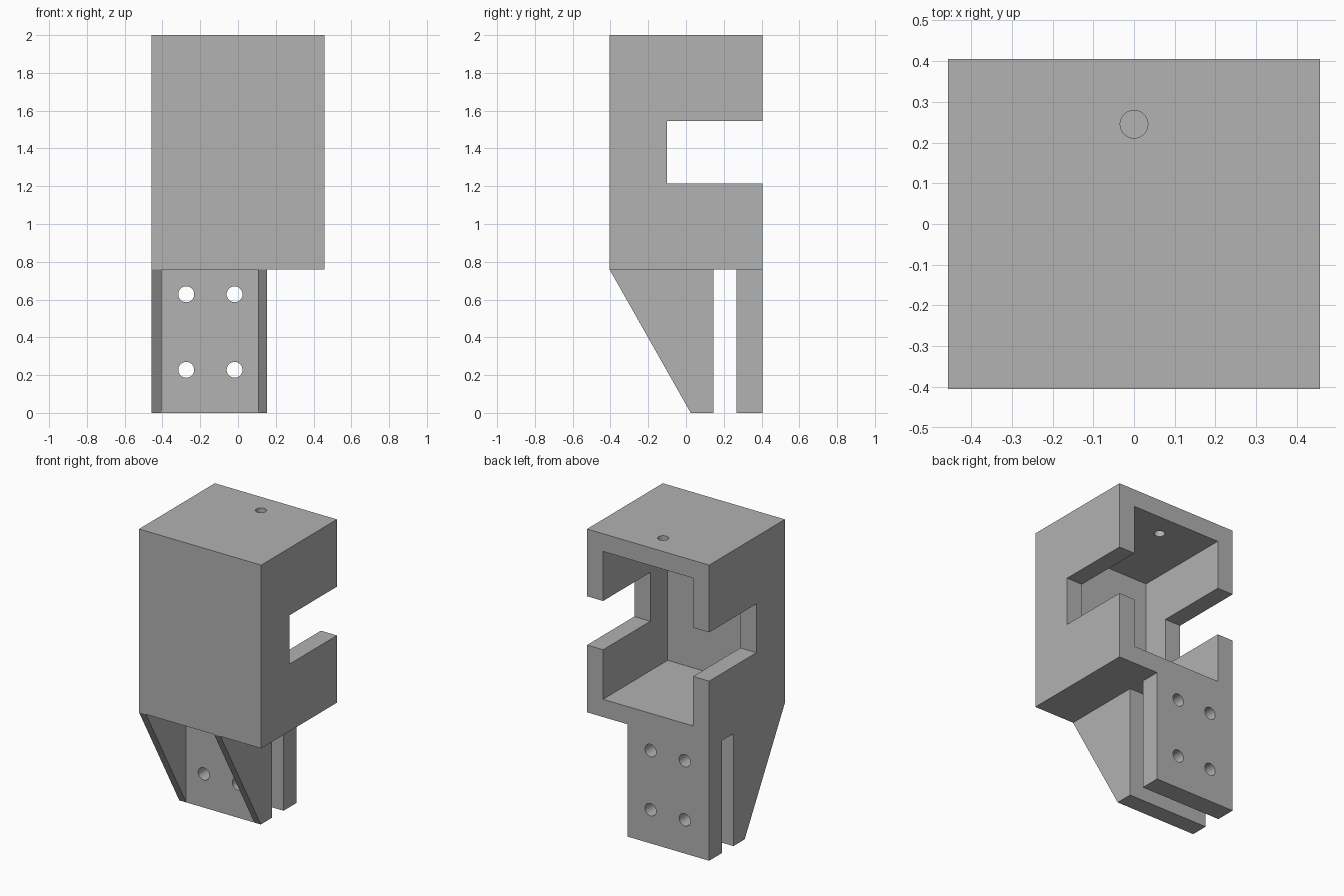
import bpy, bmesh
from mathutils import Matrix, Vector

cube = bpy.data.objects.get("Cube")
if cube:
    bpy.data.objects.remove(cube, do_unlink=True)

grey = bpy.data.materials.new("plain_grey")
grey.use_nodes = True
COLOUR = (0.445, 0.445, 0.445, 1)
grey.diffuse_color = COLOUR
grey.node_tree.nodes["Principled BSDF"].inputs["Base Color"].default_value = COLOUR

# Shared dimensions
W, D = 0.457, 0.405          # half width and half depth
WALL = 0.12
BASE, TOP = 0.76, 2.0        # housing bottom and top
LEG_R = 0.153                # right edge of the legs
RIB = 0.052


def finish(name, bm):
    bmesh.ops.recalc_face_normals(bm, faces=bm.faces)
    mesh = bpy.data.meshes.new(name)
    bm.to_mesh(mesh)
    bm.free()
    mesh.materials.append(grey)
    obj = bpy.data.objects.new(name, mesh)
    bpy.context.collection.objects.link(obj)
    return obj


def extrude_side(name, profile, x0, x1):
    """Solid from a (y, z) outline swept along x."""
    bm = bmesh.new()
    face = bm.faces.new([bm.verts.new((x0, y, z)) for y, z in profile])
    swept = bmesh.ops.extrude_face_region(bm, geom=[face])["geom"]
    bmesh.ops.translate(bm, vec=(x1 - x0, 0, 0),
                        verts=[v for v in swept if isinstance(v, bmesh.types.BMVert)])
    return finish(name, bm)


def box(name, x, y, z):
    return extrude_side(name, [(y[0], z[0]), (y[1], z[0]), (y[1], z[1]), (y[0], z[1])], *x)


def cylinder(name, centre, radius, depth, axis):
    bm = bmesh.new()
    turn = Vector((0, 0, 1)).rotation_difference(Vector(axis)).to_matrix().to_4x4()
    bmesh.ops.create_cone(bm, cap_ends=True, segments=40, radius1=radius, radius2=radius,
                          depth=depth, matrix=Matrix.Translation(centre) @ turn)
    return finish(name, bm)


def cut(obj, cutters):
    """Subtract the cutters, then throw them away."""
    for c in cutters:
        c.hide_render = True
        mod = obj.modifiers.new("cut", 'BOOLEAN')
        mod.operation, mod.solver, mod.object = 'DIFFERENCE', 'EXACT', c
    bpy.context.view_layer.update()
    result = obj.evaluated_get(bpy.context.evaluated_depsgraph_get())
    mesh = bpy.data.meshes.new_from_object(result)
    obj.modifiers.clear()
    obj.data = mesh
    for c in cutters:
        bpy.data.objects.remove(c, do_unlink=True)


def bolt_holes():
    return [cylinder("bolt_cutter", (x, 0.2, z), 0.042, 1, (0, 1, 0))
            for x in (-0.274, -0.018) for z in (0.228, 0.628)]


# Housing: open at the back, with a slot through both side walls and a top hole
housing = box("housing", (-W, W), (-D, D), (BASE, TOP))
cut(housing, [
    box("cavity_cutter", (-W + WALL, W - WALL), (-D + WALL, 1), (BASE + WALL, TOP - WALL)),
    box("slot_cutter", (-1, 1), (-0.1, 1), (1.215, 1.545)),
    cylinder("top_hole_cutter", (0, 0.245, TOP), 0.034, 0.4, (0, 0, 1)),
])

# Front leg: sloped gusset, hollowed between two ribs
front_leg = extrude_side("front_leg",
                         [(-D, BASE), (0.025, 0), (0.145, 0), (0.145, BASE)], -W, LEG_R)
cut(front_leg, [box("pocket_cutter", (-W + RIB, LEG_R - RIB + 0.004), (-1, 0.0251), (-1, 1))]
    + bolt_holes())

# Rear leg: flat clamping plate
rear_leg = box("rear_leg", (-W, LEG_R), (0.268, D), (0, BASE))
cut(rear_leg, bolt_holes())

# Smooth hole walls, crisp edges
for obj in (housing, front_leg, rear_leg):
    bpy.ops.object.select_all(action='DESELECT')
    obj.select_set(True)
    bpy.context.view_layer.objects.active = obj
    bpy.ops.object.shade_smooth_by_angle()
